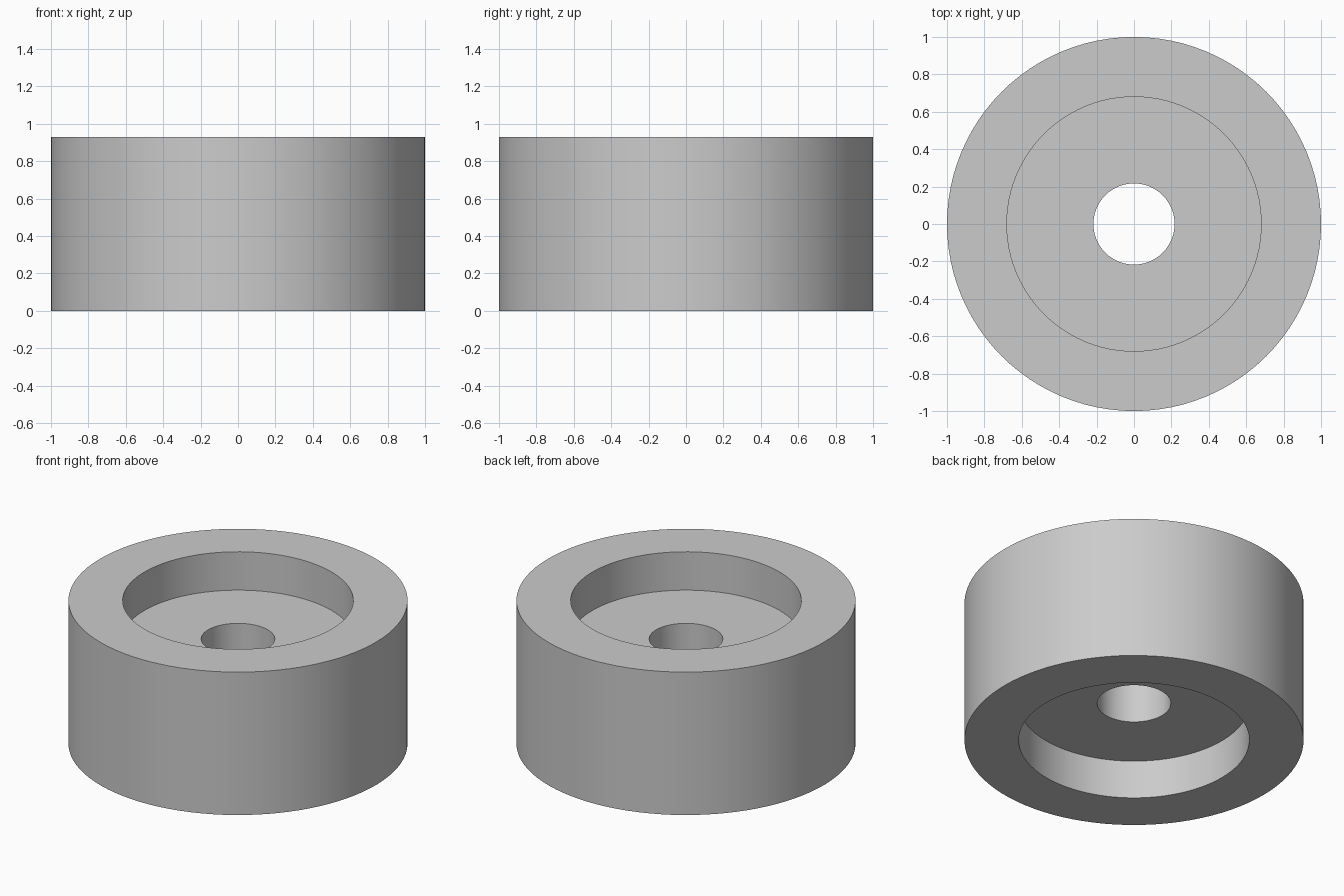
import bpy
import bmesh
import math

cube = bpy.data.objects.get("Cube")
if cube:
    bpy.data.objects.remove(cube, do_unlink=True)

OUTER, RECESS, BORE = 1.0, 0.68, 0.217
HEIGHT, DEPTH = 0.93, 0.25
SEGMENTS = 96

# Grey material
grey = bpy.data.materials.new("light grey")
grey.use_nodes = True
colour = (0.6, 0.6, 0.6, 1)
grey.diffuse_color = colour
grey.node_tree.nodes["Principled BSDF"].inputs["Base Color"].default_value = colour

# Closed cross-section: outer wall, recess on each end, central bore
profile = [
    (OUTER, 0), (OUTER, HEIGHT),
    (RECESS, HEIGHT), (RECESS, HEIGHT - DEPTH),
    (BORE, HEIGHT - DEPTH), (BORE, DEPTH),
    (RECESS, DEPTH), (RECESS, 0),
]

# Revolve the section around the vertical axis
bm = bmesh.new()
verts = [bm.verts.new((r, 0, z)) for r, z in profile]
edges = [bm.edges.new((v, verts[i - 1])) for i, v in enumerate(verts)]
bmesh.ops.spin(bm, geom=verts + edges, cent=(0, 0, 0), axis=(0, 0, 1),
               angle=math.tau, steps=SEGMENTS)
bmesh.ops.remove_doubles(bm, verts=bm.verts[:], dist=0.0001)
bmesh.ops.recalc_face_normals(bm, faces=bm.faces[:])

mesh = bpy.data.meshes.new("recessed_roller")
bm.to_mesh(mesh)
bm.free()
mesh.materials.append(grey)

roller = bpy.data.objects.new("recessed_roller", mesh)
bpy.context.collection.objects.link(roller)

# Smooth round walls with crisp rims
bpy.ops.object.select_all(action="DESELECT")
roller.select_set(True)
bpy.context.view_layer.objects.active = roller
bpy.ops.object.shade_smooth_by_angle(angle=math.radians(30))
